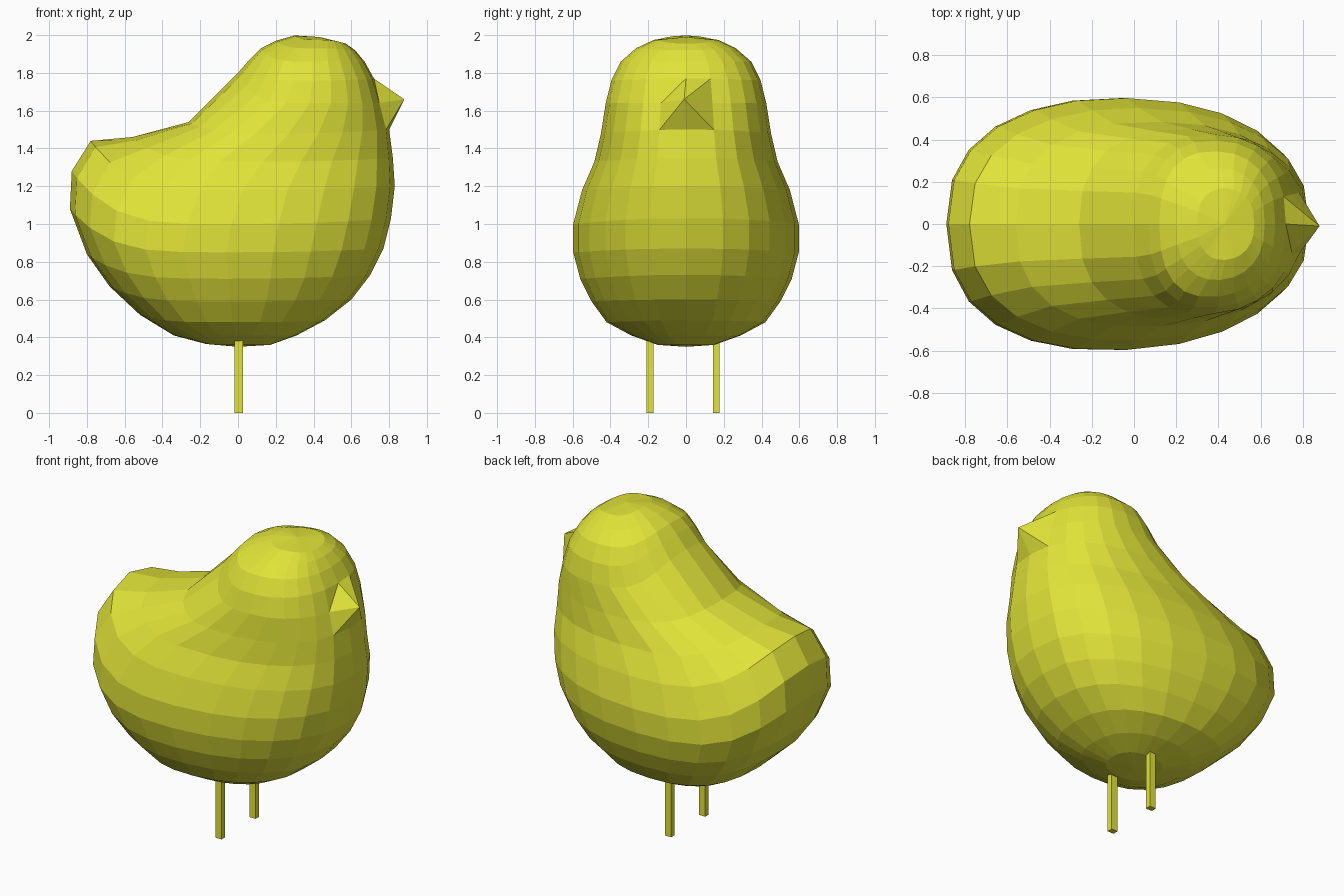
import bpy, bmesh
from math import cos, sin, pi, copysign

if "Cube" in bpy.data.objects:
    bpy.data.objects.remove(bpy.data.objects["Cube"])

SEG = 24
yellow = bpy.data.materials.new("yellow")
yellow.diffuse_color = (0.75, 0.77, 0.04, 1)
yellow.use_nodes = True
yellow.node_tree.nodes["Principled BSDF"].inputs["Base Color"].default_value = yellow.diffuse_color


def spow(v, e):
    return copysign(abs(v) ** e, v)


def finish(name, bm):
    bmesh.ops.recalc_face_normals(bm, faces=bm.faces)
    me = bpy.data.meshes.new(name)
    bm.to_mesh(me)
    bm.free()
    me.materials.append(yellow)
    ob = bpy.data.objects.new(name, me)
    bpy.context.collection.objects.link(ob)
    return ob


# Body cross-sections: back x, back z, side z, front x, front z, half width
rings = [
    (-0.17, 0.365, 0.36, 0.17, 0.36, 0.15),
    (-0.34, 0.41, 0.41, 0.31, 0.41, 0.29),
    (-0.52, 0.52, 0.48, 0.46, 0.49, 0.42),
    (-0.68, 0.67, 0.59, 0.60, 0.60, 0.50),
    (-0.80, 0.84, 0.71, 0.70, 0.73, 0.56),
    (-0.89, 1.08, 0.85, 0.77, 0.87, 0.597),
    (-0.88, 1.28, 1.00, 0.81, 1.03, 0.597),
    (-0.78, 1.44, 1.18, 0.83, 1.20, 0.55),
    (-0.56, 1.46, 1.33, 0.82, 1.35, 0.485),
    (-0.26, 1.54, 1.48, 0.80, 1.50, 0.45),
    (0.00, 1.80, 1.64, 0.76, 1.64, 0.425),
    (0.07, 1.88, 1.76, 0.72, 1.77, 0.395),
    (0.12, 1.93, 1.86, 0.67, 1.86, 0.345),
    (0.20, 1.97, 1.93, 0.62, 1.92, 0.265),
    (0.30, 1.998, 1.975, 0.57, 1.955, 0.17),
]
BEAK_RING = 10

bm = bmesh.new()
loops = []
for n, (xb, zb, zm, xf, zf, w) in enumerate(rings):
    loop = []
    back = 0.82 if 8 <= n <= 12 else 0.95   # fuller shoulders behind the head
    for i in range(SEG):
        t = 2 * pi * i / SEG
        c, s = cos(t), sin(t)
        x = (xb + xf) / 2 + (xf - xb) / 2 * spow(c, 0.9 if c > 0 else back)
        y = w * spow(s, 0.8) * (1 - (0.08 if s < 0 else 0.03) * c)
        z = zm + ((zf - zm) * c * c if c > 0 else (zb - zm) * c ** 4)
        loop.append(bm.verts.new((x, y, z)))
    loops.append(loop)

# Beak: one front vertex pulled out to a point
tip = loops[BEAK_RING][0]
tip.co = (0.88, -0.01, 1.66)

for lo, hi in zip(loops, loops[1:]):
    for i in range(SEG):
        j = (i + 1) % SEG
        q = [lo[i], lo[j], hi[j], hi[i]]
        if tip in q:
            k = q.index(tip)
            q = q[k:] + q[:k]
            if hi is loops[BEAK_RING] or i == 0:
                bm.faces.new(q[:3])
                bm.faces.new((q[0], q[2], q[3]))
            else:
                bm.faces.new((q[0], q[1], q[3]))
                bm.faces.new(q[1:])
        else:
            bm.faces.new(q)

# Close the belly and the crown
for loop, pole in ((loops[0], (0, 0, 0.35)), (loops[-1], (0.43, 0, 1.99))):
    p = bm.verts.new(pole)
    for i in range(SEG):
        bm.faces.new((loop[i], loop[(i + 1) % SEG], p))
finish("body", bm)

# Legs: thin square posts
for name, y in (("right_leg", -0.19), ("left_leg", 0.16)):
    bm = bmesh.new()
    bmesh.ops.create_cube(bm, size=1)
    bmesh.ops.scale(bm, vec=(0.045, 0.036, 0.40), verts=bm.verts)
    bmesh.ops.translate(bm, vec=(0.005, y, 0.20), verts=bm.verts)
    finish(name, bm)
